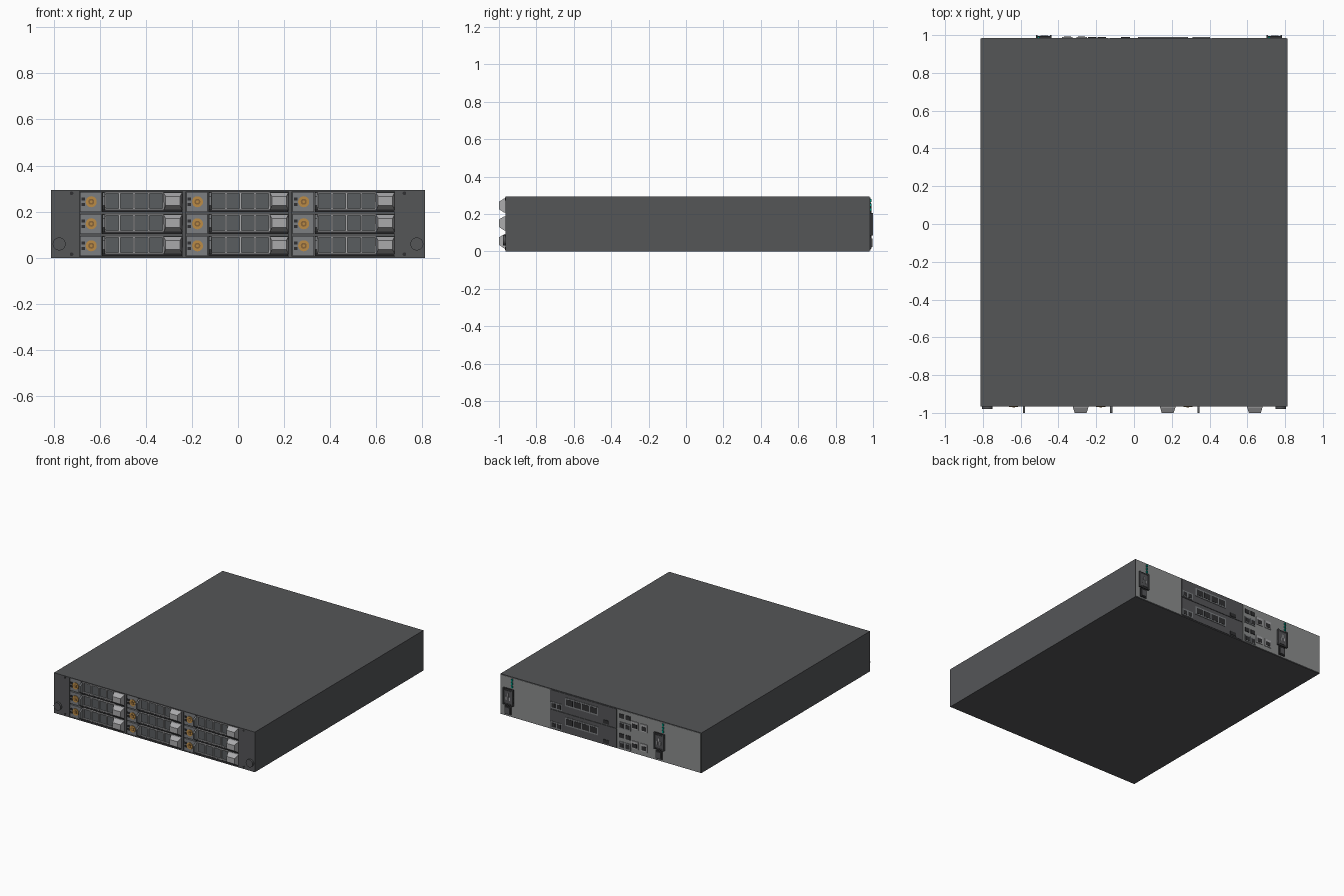
import bpy, bmesh, math
from mathutils import Matrix, Vector

if "Cube" in bpy.data.objects:
    bpy.data.objects.remove(bpy.data.objects["Cube"])


def mat(name, r, g, b):
    m = bpy.data.materials.new(name)
    m.diffuse_color = (r, g, b, 1)
    m.use_nodes = True
    m.node_tree.nodes["Principled BSDF"].inputs["Base Color"].default_value = m.diffuse_color
    return m


DARK = mat("dark_metal", 0.09, 0.092, 0.097)
MID = mat("mid_grey", 0.2, 0.21, 0.22)
LIGHT = mat("light_grey", 0.4, 0.4, 0.41)
REAR = mat("rear_grey", 0.26, 0.27, 0.27)
BAY = mat("window_grey", 0.1, 0.11, 0.115)
BLACK = mat("black", 0.03, 0.03, 0.032)
GOLD = mat("gold", 0.5, 0.26, 0.06)
GREEN = mat("green", 0.0, 0.3, 0.22)


def finish(name, bm, m):
    bmesh.ops.recalc_face_normals(bm, faces=bm.faces)
    me = bpy.data.meshes.new(name)
    bm.to_mesh(me)
    bm.free()
    ob = bpy.data.objects.new(name, me)
    bpy.context.collection.objects.link(ob)
    me.materials.append(m)
    return ob


def boxes(name, specs, m):
    """One object from many boxes given as (x0, x1, y0, y1, z0, z1)."""
    bm = bmesh.new()
    for x0, x1, y0, y1, z0, z1 in specs:
        c = Matrix.Translation(((x0 + x1) / 2, (y0 + y1) / 2, (z0 + z1) / 2))
        bmesh.ops.create_cube(bm, size=1, matrix=c @ Matrix.Diagonal((x1 - x0, y1 - y0, z1 - z0, 1)))
    return finish(name, bm, m)


def discs(name, specs, m, r, y0, y1, sides=24):
    """Short cylinders facing the front at the given (x, z) spots."""
    bm = bmesh.new()
    for x, z in specs:
        t = Matrix.Translation((x, (y0 + y1) / 2, z)) @ Matrix.Rotation(math.pi / 2, 4, 'X')
        bmesh.ops.create_cone(bm, cap_ends=True, segments=sides, radius1=r, radius2=r,
                              depth=abs(y1 - y0), matrix=t)
    return finish(name, bm, m)


def side_profiles(name, spans, profile, m, taper=0.0):
    """Extrude a (y, z) profile along x; points near the tip are pulled inwards."""
    bm = bmesh.new()
    for x0, x1, dz in spans:
        rings = []
        for x, s in ((x0, 1), (x1, -1)):
            rings.append([bm.verts.new((x + (s * taper if y < -0.98 else 0), y, z + dz)) for y, z in profile])
        a, b = rings
        bm.faces.new(a)
        bm.faces.new(b[::-1])
        for i in range(len(a)):
            j = (i + 1) % len(a)
            bm.faces.new((a[i], b[i], b[j], a[j]))
    return finish(name, bm, m)


# Chassis with the drive bay opening cut into the front
chassis = boxes("chassis", [(-0.812, 0.812, -0.965, 0.982, 0, 0.293)], DARK)
cutter = boxes("bay_cutter", [(-0.687, 0.678, -1.1, -0.948, 0.006, 0.287)], DARK)
cutter.hide_render = True
mod = chassis.modifiers.new("bay", 'BOOLEAN')
mod.object = cutter
mod.operation = 'DIFFERENCE'
bpy.context.view_layer.objects.active = chassis
bpy.ops.object.modifier_apply(modifier="bay")
bpy.data.objects.remove(cutter)

# Drive bays: three columns of three rows
COLS = (-0.461, 0.0, 0.461)
ROWS = (0.052, 0.1475, 0.243)
cells = [(c, r) for c in COLS for r in ROWS]
strips, slots, dark_sills, windows, frames, leds = [], [], [], [], [], []
for c, r in cells:
    strips.append((c - 0.224, c - 0.132, -0.963, -0.947, r - 0.045, r + 0.043))
    leds += [(c - 0.219, c - 0.203, -0.966, -0.962, r + d - 0.007, r + d + 0.007) for d in (-0.012, 0.012)]
    windows.append((c - 0.128, c + 0.218, -0.956, -0.947, r - 0.044, r + 0.042))
    dark_sills.append((c - 0.128, c + 0.218, -0.965, -0.947, r - 0.045, r - 0.034))
    for i in range(5):
        x = c - 0.116 + i * 0.0632
        frames.append((x - 0.004, x + 0.004, -0.964, -0.947, r - 0.034, r + 0.042))
    frames += [(c - 0.12, c + 0.14, -0.964, -0.947, r + z - 0.003, r + z + 0.003) for z in (-0.032, 0.039)]
dividers = [(c + 0.22, c + 0.235, -0.965, -0.947, 0.005, 0.288) for c in COLS[:2]]
boxes("drive_light_strips", strips, MID)
boxes("drive_indicators", leds, BLACK)
boxes("drive_windows", windows, BAY)
boxes("drive_sills", dark_sills, BLACK)
boxes("drive_frames", frames, LIGHT)
boxes("bay_dividers", dividers, DARK)

# Pull handles and the thin hinge tabs
grip = [(-0.95, 0.040), (-0.972, 0.040), (-1.0, 0.023), (-1.0, -0.017), (-0.972, -0.036), (-0.95, -0.036)]
side_profiles("drive_handles", [(c + 0.138, c + 0.219, r) for c, r in cells], grip, LIGHT, 0.009)
side_profiles("drive_tabs", [(c - 0.126, c - 0.115, r) for c, r in cells], grip, MID)

# Round drive buttons
spots = [(c - 0.176, r) for c, r in cells]
discs("button_rings", spots, GOLD, 0.024, -0.968, -0.96)
discs("button_wells", spots, mat("bronze", 0.25, 0.13, 0.04), 0.013, -0.9695, -0.96)
discs("button_centres", spots, GOLD, 0.006, -0.971, -0.96, 12)

# Ear thumb screws and small fasteners
discs("thumb_screws", [(s * 0.776, 0.06) for s in (-1, 1)], DARK, 0.028, -0.979, -0.96, 32)
discs("ear_fasteners", [(s * 0.722, z) for s in (-1, 1) for z in (0.015, 0.28)], BLACK, 0.008, -0.967, -0.96, 12)

# Rear panels
boxes("rear_panels", [(0.41, 0.808, 0.98, 0.985, 0.004, 0.289),
                      (-0.808, -0.134, 0.98, 0.985, 0.004, 0.289)], REAR)
boxes("controller_panels", [(-0.13, 0.405, 0.98, 0.986, z, z + 0.138) for z in (0.006, 0.149)], DARK)

# Power supplies: inlet, pins, switch and release tab
inlets, faces, pins, tabs = [], [], [], []
for x in (0.743, -0.477):
    inlets += [(x - 0.041, x + 0.041, 0.98, 0.994, 0.085, 0.205),
               (x - 0.022, x + 0.03, 0.98, 0.992, 0.015, 0.078)]
    faces += [(x - 0.03, x + 0.03, 0.98, 0.996, 0.1, 0.19), (x - 0.014, x + 0.022, 0.98, 0.997, 0.024, 0.068)]
    faces += [(x + s - 0.004, x + s + 0.004, 0.98, 1.0, 0.085, 0.205) for s in (-0.037, 0.037)]
    pins += [(x + px - 0.004, x + px + 0.004, 0.98, 0.999, pz - 0.012, pz + 0.012)
             for px, pz in ((-0.014, 0.135), (0.014, 0.135), (0, 0.16))]
    tabs += [(x - 0.034, x - 0.022, 0.98, 0.992, z, z + 0.016) for z in (0.216, 0.24, 0.264)]
boxes("power_inlets", inlets, BLACK)
boxes("power_inlet_faces", faces, DARK)
boxes("power_pins", pins, LIGHT)
boxes("power_indicators", tabs, GREEN)

# Controllers: same ports on an upper and a lower unit
shells, holes, jacks = [], [], []
for z in (0.006, 0.149):
    # four wide card cages with openings
    shells.append((0.02, 0.285, 0.98, 0.989, z + 0.05, z + 0.112))
    holes += [(0.027 + i * 0.065, 0.081 + i * 0.065, 0.98, 0.9905, z + 0.06, z + 0.102) for i in range(4)]
    # paired square ports at both ends
    for x in (0.315, 0.36, -0.19, -0.24):
        shells.append((x - 0.004, x + 0.042, 0.98, 0.989, z + 0.006, z + 0.054))
        holes.append((x + 0.004, x + 0.034, 0.98, 0.9905, z + 0.014, z + 0.044))
    # small single port and upper pair
    holes.append((-0.07, -0.022, 0.98, 0.989, z + 0.008, z + 0.034))
    holes += [(x, x + 0.038, 0.98, 0.989, z + 0.082, z + 0.112) for x in (-0.19, -0.24)]
    # light network jacks
    for x in (-0.305, -0.38):
        jacks.append((x, x + 0.055, 0.98, 0.99, z + 0.03, z + 0.085))
        holes.append((x + 0.009, x + 0.046, 0.98, 0.9915, z + 0.038, z + 0.068))
boxes("port_shells", shells, MID)
boxes("network_jacks", jacks, LIGHT)
boxes("port_openings", holes, BLACK)
